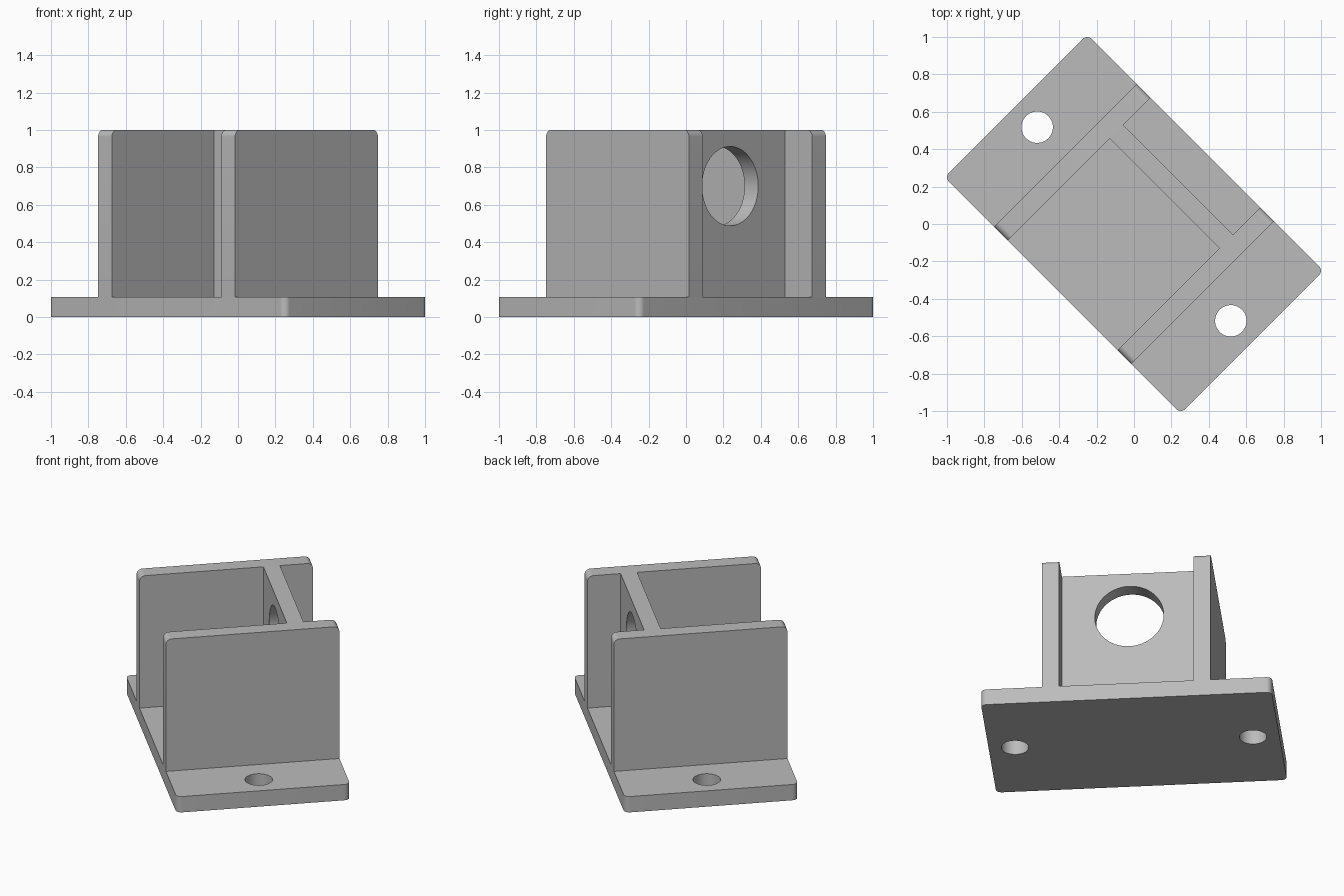
import bpy
import bmesh
import math
from mathutils import Matrix, Vector

cube = bpy.data.objects.get("Cube")
if cube:
    bpy.data.objects.remove(cube, do_unlink=True)

# Main dimensions; the bracket is laid out along u (length) and v (width), then turned
TURN = Matrix.Rotation(math.radians(-45), 4, "Z")
LENGTH, WIDTH = 0.894, 0.54          # half sizes of the base
BASE_TOP, TOP = 0.107, 1.0
WALL_IN, WALL_OUT = 0.414, 0.518     # inner and outer faces of the side walls
WEB_FRONT, WEB_BACK = 0.231, 0.334   # faces of the cross wall
FILLET = 0.036

grey = bpy.data.materials.new("plain grey")
grey.use_nodes = True
COLOUR = (0.5, 0.5, 0.5, 1)
grey.diffuse_color = COLOUR
grey.node_tree.nodes["Principled BSDF"].inputs["Base Color"].default_value = COLOUR


def make_object(name, bm):
    bm.transform(TURN)
    bmesh.ops.recalc_face_normals(bm, faces=bm.faces)
    mesh = bpy.data.meshes.new(name)
    bm.to_mesh(mesh)
    bm.free()
    mesh.materials.append(grey)
    obj = bpy.data.objects.new(name, mesh)
    bpy.context.collection.objects.link(obj)
    return obj


def block(name, low, high, rounded=None):
    """Box between two corners; edges chosen by the rule get a fillet."""
    low, high = Vector(low), Vector(high)
    bm = bmesh.new()
    bmesh.ops.create_cube(bm, size=1)
    bmesh.ops.scale(bm, vec=high - low, verts=bm.verts)
    bmesh.ops.translate(bm, vec=(low + high) / 2, verts=bm.verts)
    if rounded:
        edges = [e for e in bm.edges
                 if rounded(e.verts[1].co - e.verts[0].co, (e.verts[0].co + e.verts[1].co) / 2)]
        bmesh.ops.bevel(bm, geom=edges, offset=FILLET, segments=8, profile=0.5, affect="EDGES")
    return make_object(name, bm)


def drill(obj, centre, radius, depth, tilt=0):
    """Cut a round hole through a part."""
    bm = bmesh.new()
    bmesh.ops.create_cone(bm, cap_ends=True, segments=64, radius1=radius, radius2=radius,
                          depth=depth,
                          matrix=Matrix.Translation(centre) @ Matrix.Rotation(tilt, 4, "X"))
    cutter = make_object("hole_cutter", bm)
    cutter.hide_render = True
    mod = obj.modifiers.new("hole", "BOOLEAN")
    mod.operation, mod.solver, mod.object = "DIFFERENCE", "EXACT", cutter
    select(obj)
    bpy.ops.object.modifier_apply(modifier=mod.name)
    bpy.data.objects.remove(cutter, do_unlink=True)


def select(obj):
    bpy.ops.object.select_all(action="DESELECT")
    obj.select_set(True)
    bpy.context.view_layer.objects.active = obj


# Base plate with rounded upright corners and two mounting holes
base = block("base_plate", (-LENGTH, -WIDTH, 0), (LENGTH, WIDTH, BASE_TOP),
             lambda d, mid: abs(d.z) > 0.01)
for side in (-1, 1):
    drill(base, (side * 0.732, 0, BASE_TOP / 2), 0.084, 0.5)

# Two side walls with rounded top corners
walls = []
for name, side in (("back_side_wall", -1), ("front_side_wall", 1)):
    u = sorted((side * WALL_IN, side * WALL_OUT))
    walls.append(block(name, (u[0], -WIDTH, BASE_TOP), (u[1], WIDTH, TOP),
                       lambda d, mid: abs(d.x) > 0.01 and mid.z > 0.5))

# Cross wall with its large bore
web = block("cross_wall", (-WALL_IN, WEB_FRONT, BASE_TOP), (WALL_IN, WEB_BACK, TOP))
drill(web, (0, (WEB_FRONT + WEB_BACK) / 2, 0.7), 0.212, 0.4, math.pi / 2)

for part in [base, web] + walls:
    select(part)
    bpy.ops.object.shade_smooth_by_angle(angle=math.radians(30))
